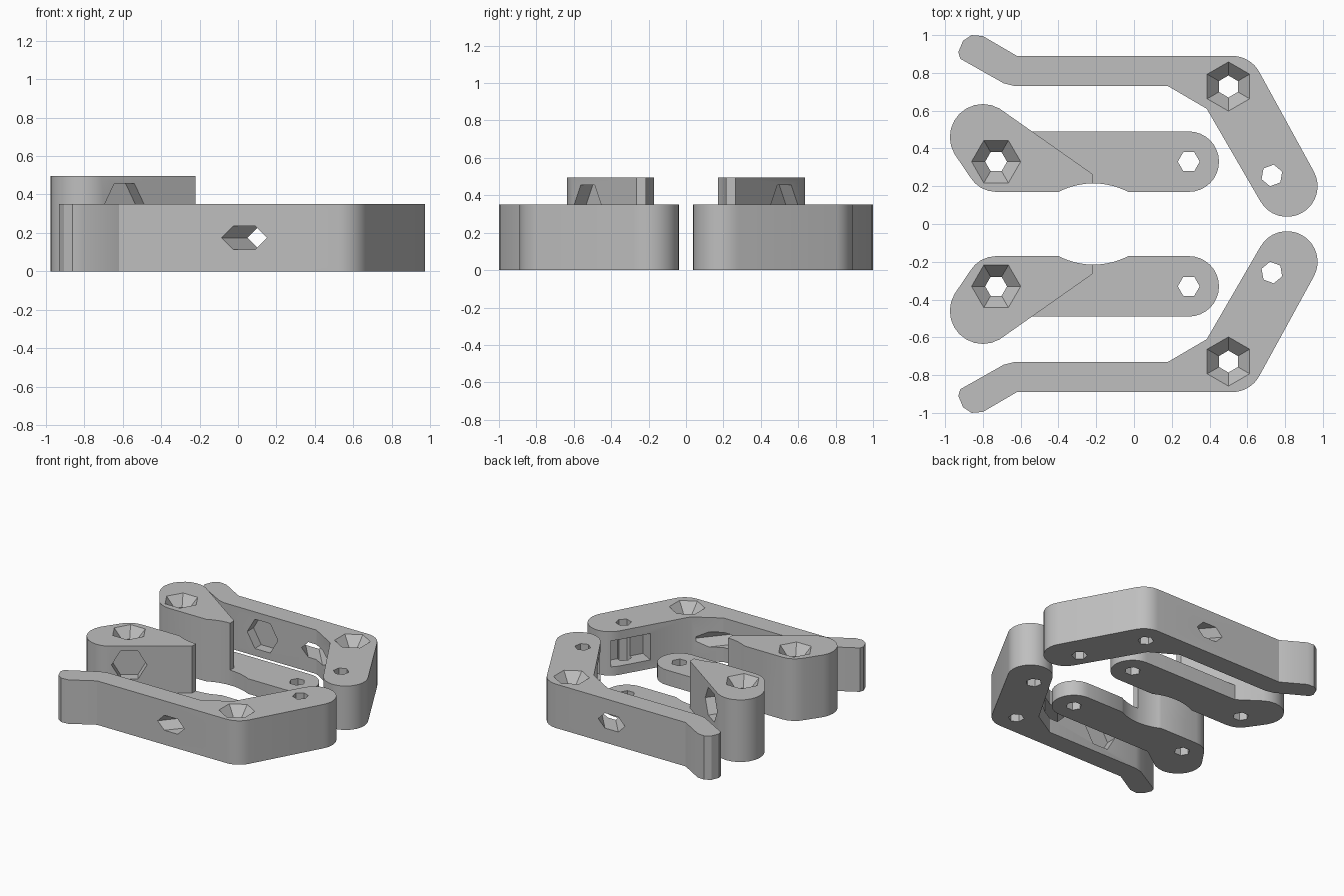
import bpy
import bmesh
from math import cos, sin, radians
from mathutils import Vector, Matrix, geometry

cube = bpy.data.objects.get("Cube")
if cube:
    bpy.data.objects.remove(cube, do_unlink=True)

grey = bpy.data.materials.new("plain_grey")
grey.use_nodes = True
grey.diffuse_color = (0.52, 0.52, 0.52, 1)
grey.node_tree.nodes["Principled BSDF"].inputs["Base Color"].default_value = grey.diffuse_color

UP = Vector((0, 0, 1))
LEVER_H, LINK_H, PLATE_H = 0.35, 0.495, 0.12
HOLE_R, SINK_R, SINK_DEPTH = 0.058, 0.13, 0.08


def arc(cx, cy, r, start, end, steps=12):
    angles = [radians(start + (end - start) * i / steps) for i in range(steps + 1)]
    return [(cx + r * cos(a), cy + r * sin(a)) for a in angles]


def hexagon(r, roll=0):
    return arc(0, 0, r, roll, roll + 300, 5)


def hull(points):
    return [points[i] for i in geometry.convex_hull_2d([Vector(p) for p in points])]


def loft(name, low, z0, high, z1, matrix=Matrix()):
    """Solid between two outlines with the same number of points."""
    bm = bmesh.new()
    a = [bm.verts.new((x, y, z0)) for x, y in low]
    b = [bm.verts.new((x, y, z1)) for x, y in high]
    bm.faces.new(a[::-1])
    bm.faces.new(b)
    for i in range(len(a)):
        j = (i + 1) % len(a)
        bm.faces.new((a[i], a[j], b[j], b[i]))
    bmesh.ops.recalc_face_normals(bm, faces=bm.faces)
    bm.transform(matrix)
    mesh = bpy.data.meshes.new(name)
    bm.to_mesh(mesh)
    bm.free()
    mesh.materials.append(grey)
    ob = bpy.data.objects.new(name, mesh)
    bpy.context.collection.objects.link(ob)
    return ob


def extrude(name, outline, z0, z1):
    return loft(name, outline, z0, outline, z1)


def combine(ob, other, operation="DIFFERENCE"):
    mod = ob.modifiers.new("combine", "BOOLEAN")
    mod.operation, mod.solver, mod.object = operation, "EXACT", other
    bpy.context.view_layer.objects.active = ob
    bpy.ops.object.modifier_apply(modifier=mod.name)
    bpy.data.objects.remove(other, do_unlink=True)


def drill(ob, x, y, roll=0, sink_top=None):
    """Vertical six-sided hole, with a countersink if a top height is given."""
    place = Matrix.Translation((x, y, 0))
    ring = hexagon(HOLE_R, roll)
    combine(ob, loft("cutter", ring, -0.1, ring, 0.7, place))
    if sink_top:
        wide = SINK_R + (SINK_R - HOLE_R) * 0.25
        combine(ob, loft("cutter", ring, sink_top - SINK_DEPTH, hexagon(wide, roll),
                         sink_top + SINK_DEPTH * 0.25, place))


def side_hole(ob, centre, direction, r, depth, squash=1):
    """Sideways six-sided hole reaching depth to both sides of its centre."""
    d = Vector(direction).normalized()
    matrix = Matrix((UP.cross(d), UP, d)).transposed().to_4x4()
    matrix.translation = centre
    ring = [(x, y * squash) for x, y in hexagon(r)]
    combine(ob, loft("cutter", ring, -depth, ring, depth, matrix))


def finish(ob, name):
    """Smooth the round sides and add the mirrored twin."""
    ob.name = name + "_back"
    twin = ob.copy()
    twin.data = ob.data.copy()
    twin.name = name + "_front"
    bpy.context.collection.objects.link(twin)
    twin.data.transform(Matrix.Diagonal((1, -1, 1, 1)))
    twin.data.flip_normals()
    for part in (ob, twin):
        bpy.ops.object.select_all(action="DESELECT")
        part.select_set(True)
        bpy.context.view_layer.objects.active = part
        bpy.ops.object.shade_smooth_by_angle(angle=radians(30))


# Bent lever: hooked handle, straight bar and rounded arm
handle = [(-0.62, 0.89), (-0.80, 0.995), (-0.86, 1.0), (-0.905, 0.97),
          (-0.93, 0.91), (-0.92, 0.875), (-0.69, 0.745), (-0.63, 0.73)]
outline = (handle + [(0.18, 0.73), (0.385, 0.61)]
           + arc(0.81, 0.2, 0.162, 209, 389, 16) + arc(0.52, 0.727, 0.163, 29, 90, 8))
lever = extrude("lever", outline, 0, LEVER_H)

# Pocket in the arm that takes the link plate
arm = Vector((0.48, -0.877))
inward = Vector((-0.877, -0.48))
pivot = Vector((0.73, 0.257))
corners = [pivot + arm * s + inward * t
           for s, t in ((-0.155, 0), (0.155, 0), (0.155, 0.3), (-0.155, 0.3))]
combine(lever, extrude("cutter", [tuple(c) for c in corners], 0.07, 0.28))

# Lever holes: pivot, countersunk screw, slanted side hole, blind recess
drill(lever, pivot.x, pivot.y, 20)
drill(lever, 0.5, 0.728, 30, LEVER_H)
side_hole(lever, (0.1, 0.81, 0.175), (0.135, -0.16, 0), 0.09, 0.3, 0.77)
side_hole(lever, (-0.295, 0.73, 0.175), (0, 1, 0), 0.135, 0.08)
finish(lever, "lever")

# Link: tall rounded block joined to a low plate
block = extrude("link", hull(arc(-0.8, 0.46, 0.175, 0, 345, 23) + arc(-0.73, 0.33, 0.16, 0, 345, 23)
                             + [(-0.22, 0.265), (-0.22, 0.17)]), 0, LINK_H)
plate = extrude("plate", [(-0.62, 0.49), (-0.62, 0.17)] + arc(0.29, 0.33, 0.16, -90, 90, 16),
                0, PLATE_H)
combine(block, plate, "UNION")

# Shallow curved notch along the inner side
combine(block, extrude("cutter", arc(-0.215, -0.185, 0.4, 0, 355, 71), -0.1, 0.7))

# Link holes: countersunk screw, pivot, blind recess in the slanted face
drill(block, -0.73, 0.33, 0, LINK_H)
drill(block, 0.29, 0.33)
side_hole(block, (-0.59, 0.527, 0.345), (0.58, 0.82, 0), 0.128, 0.08)
finish(block, "link")
